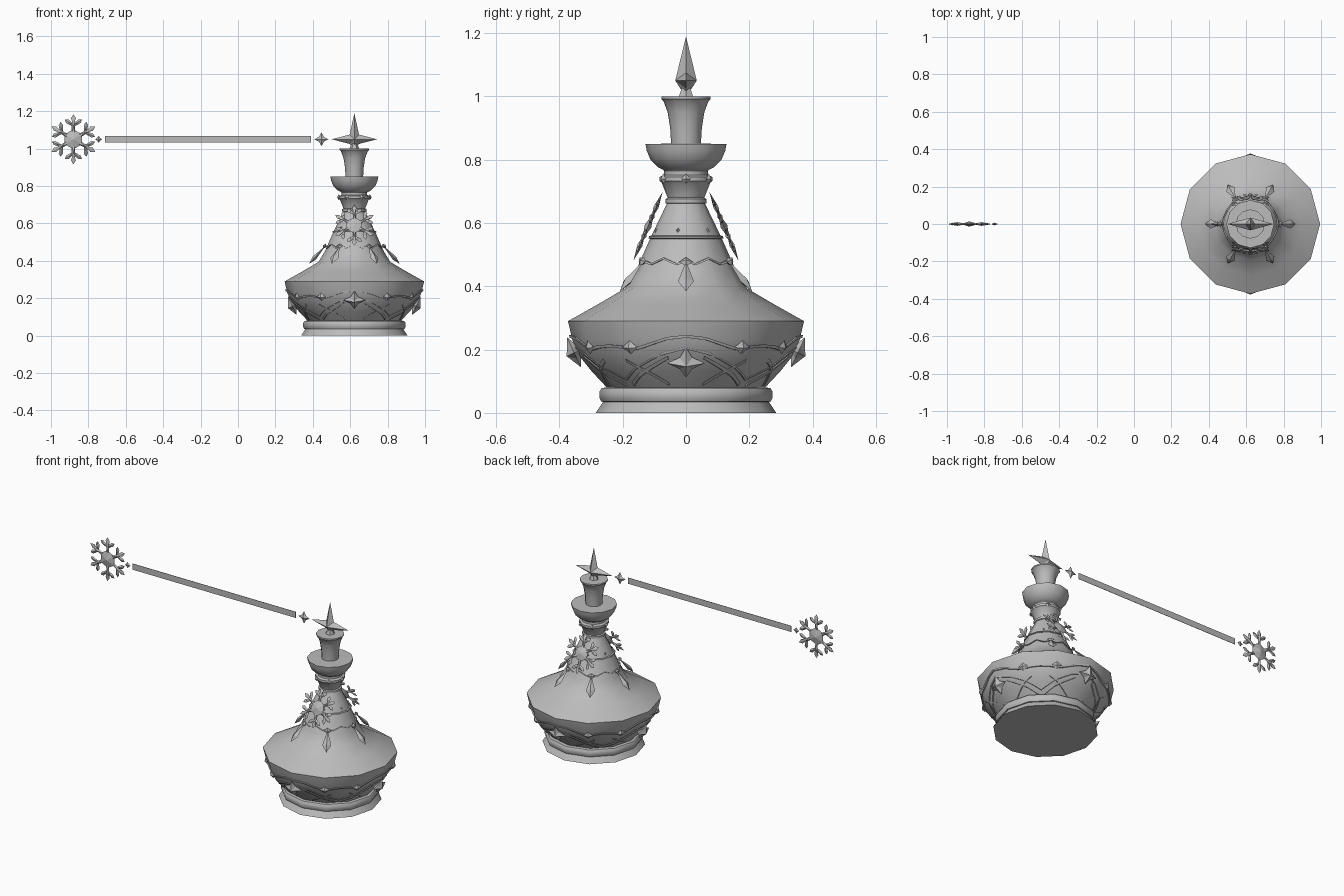
import bpy, bmesh, math
from mathutils import Matrix, Vector

if "Cube" in bpy.data.objects:
    bpy.data.objects.remove(bpy.data.objects["Cube"])

CX = 0.622                       # bottle axis
grey = bpy.data.materials.new("plain grey")
grey.diffuse_color = (0.5, 0.5, 0.5, 1)
grey.use_nodes = True
grey.node_tree.nodes["Principled BSDF"].inputs["Base Color"].default_value = grey.diffuse_color


def finish(name, bm, smooth=False):
    bmesh.ops.recalc_face_normals(bm, faces=bm.faces)
    me = bpy.data.meshes.new(name)
    bm.to_mesh(me)
    bm.free()
    me.materials.append(grey)
    ob = bpy.data.objects.new(name, me)
    bpy.context.collection.objects.link(ob)
    if smooth:
        bpy.ops.object.select_all(action='DESELECT')
        bpy.context.view_layer.objects.active = ob
        ob.select_set(True)
        bpy.ops.object.shade_smooth_by_angle(angle=math.radians(33))
    return ob


def lathe(name, profile, sides=12):
    """Closed solid of revolution around the bottle axis from (r, z) points."""
    bm = bmesh.new()
    rings = [[bm.verts.new((CX + r * math.cos(math.tau * i / sides),
                            r * math.sin(math.tau * i / sides), z))
              for i in range(sides)] for r, z in profile]
    for a, b in zip(rings, rings[1:]):
        for i in range(sides):
            j = (i + 1) % sides
            bm.faces.new((a[i], a[j], b[j], b[i]))
    bm.faces.new(rings[0])
    bm.faces.new(rings[-1])
    return finish(name, bm, True)


def frame(deg, r, z, tilt=0):
    """Local x = tangent, y = up, z = outward, leaning back by tilt degrees."""
    a, t = math.radians(deg), math.radians(tilt)
    o, up = Vector((math.cos(a), math.sin(a), 0)), Vector((0, 0, 1))
    side = Vector((-math.sin(a), math.cos(a), 0))
    m = Matrix((side, up * math.cos(t) - o * math.sin(t),
                o * math.cos(t) + up * math.sin(t))).transposed().to_4x4()
    m.translation = Vector((CX, 0, z)) + o * r
    return m


def gem(bm, m, outline, depth, centre=(0, 0)):
    """Faceted jewel: flat outline with a raised point on both sides."""
    ring = [bm.verts.new(m @ Vector((x, y, 0))) for x, y in outline]
    for d in (depth, -depth):
        tip = bm.verts.new(m @ Vector((*centre, d)))
        for i in range(len(ring)):
            bm.faces.new((ring[i - 1], ring[i], tip))


def star(rx, up, down, waist):
    return [(0, up), (waist, waist), (rx, 0), (waist, -waist),
            (0, -down), (-waist, -waist), (-rx, 0), (-waist, waist)]


def kite(w, low, high, mid):
    return [(0, high), (w, mid), (0, low), (-w, mid)]


def snowflake(bm, m, r, depth):
    for k in range(6):
        arm = m @ Matrix.Rotation(k * math.pi / 3, 4, 'Z')
        gem(bm, arm, [(-.075 * r, .2 * r), (.075 * r, .2 * r), (.06 * r, .75 * r),
                      (.1 * r, .84 * r), (0, r), (-.1 * r, .84 * r), (-.06 * r, .75 * r)],
            depth, (0, .55 * r))
        for s in (-1, 1):
            twig = (arm @ Matrix.Translation((0, .55 * r, 0))
                    @ Matrix.Rotation(s * math.radians(55), 4, 'Z'))
            gem(bm, twig, [(-.05 * r, 0), (.05 * r, 0), (.085 * r, .3 * r), (0, .42 * r),
                           (-.085 * r, .3 * r)], depth * .7, (0, .2 * r))
    hexagon = [(.4 * r * math.sin(k * math.pi / 3), .4 * r * math.cos(k * math.pi / 3))
               for k in range(6)]
    gem(bm, m, hexagon, depth * 1.4)


# Bottle parts
lathe("base", [(.285, 0), (.262, .035)])
lathe("base_ring", [(.25, .033), (.268, .036), (.274, .048), (.274, .066), (.267, .078), (.25, .081)])
BODY = [(.25, .08), (.297, .13), (.337, .18), (.359, .23), (.373, .29), (.277, .344), (.192, .394),
        (.158, .45), (.113, .552), (.09, .6), (.06, .662)]
lathe("body", BODY)
lathe("shoulder_line", [(.113, .55), (.118, .552), (.117, .558), (.111, .56)])
lathe("neck_band", [(.058, .66), (.065, .663), (.065, .676), (.058, .68)])
lathe("neck_collar", [(.056, .675), (.062, .69), (.077, .728), (.083, .733), (.083, .746),
                      (.069, .752), (.069, .765), (.073, .77), (.066, .775)])
lathe("bowl", [(.066, .765), (.088, .776), (.112, .80), (.124, .828), (.128, .85), (.05, .851)])
lathe("stopper", [(.047, .848), (.05, .9), (.058, .95), (.071, .985), (.078, .992), (.078, 1.0)])
lathe("finial_foot", [(.027, .998), (.018, 1.02), (.012, 1.05)], 6)


def surface(deg, z):
    """Radius of the twelve-sided body at an angle and height."""
    for (r0, z0), (r1, z1) in zip(BODY, BODY[1:]):
        if z0 <= z <= z1:
            r = r0 + (r1 - r0) * (z - z0) / (z1 - z0)
            return r * math.cos(math.pi / 12) / math.cos(math.radians(deg % 30 - 15))
    return BODY[0][0]


def strip(bm, points, width, lift, steps=6):
    """Raised strip following (angle, height) points over the body."""
    path = [(a0 + (a1 - a0) * k / steps, z0 + (z1 - z0) * k / steps)
            for (a0, z0), (a1, z1) in zip(points, points[1:]) for k in range(steps)]
    path.append(points[-1])
    prev = None
    for a, z in path:
        c, s = math.cos(math.radians(a)), math.sin(math.radians(a))
        sect = []
        for dz, d in ((-1, -.004), (-1, lift), (1, lift), (1, -.004)):
            h = z + dz * width / 2
            r = surface(a, h) + d
            sect.append(bm.verts.new((CX + r * c, r * s, h)))
        if prev:
            for i in range(4):
                bm.faces.new((prev[i - 1], prev[i], sect[i], sect[i - 1]))
        else:
            bm.faces.new(sect)
        prev = sect
    bm.faces.new(prev)


# Wavy border and crossed bands on the lower body
border, bands, knots, stars = (bmesh.new() for _ in range(4))
for q in range(4):
    a = q * 90
    for s in (-1, 1):
        strip(border, [(a, .242), (a + s * 10, .235), (a + s * 24, .208), (a + s * 30, .2),
                       (a + s * 36, .208), (a + s * 45, .212)], .009, .007, 3)
        strip(bands, [(a + s * 10, .175), (a + s * 41, .09)], .011, .006)
        strip(bands, [(a + s * 14, .185), (a + s * 45, .105)], .006, .005)
        strip(bands, [(a + s * 12, .09), (a + s * 36, .165)], .010, .005)
        strip(bands, [(a, .205), (a + s * 14, .185)], .008, .005, 3)
        gem(knots, frame(a + s * 30, surface(a + s * 30, .207) + .004, .207, -15),
            kite(.028, -.022, .022, 0), .012)
    # four-pointed star brooches
    z = .19 if q % 2 else .157
    gem(stars, frame(a, surface(a, z) + .012, z, -25), star(.06, .055, .05, .02), .026)
finish("wavy_border", border)
finish("crossed_bands", bands)
finish("border_knots", knots)
finish("star_brooches", stars)

# Drop pendants with swags between them
drops, swags = bmesh.new(), bmesh.new()
for k in range(6):
    a = k * 60
    gem(drops, frame(a, .196, .435, 42), kite(.025, -.068, .06, -.026), .012, (0, -.026))
    gem(drops, frame(a, .16, .478, 30), kite(.022, -.016, .016, 0), .01)
    strip(swags, [(a, .478), (a + 12, .47), (a + 30, .488), (a + 48, .47), (a + 60, .478)], .006, .006, 3)
finish("drop_pendants", drops)
finish("swags", swags)

# Small studs on the collar and shoulder
studs = bmesh.new()
for k in range(6):
    gem(studs, frame(k * 60, .083, .74), kite(.016, -.016, .016, 0), .01)
    gem(studs, frame(k * 60 + 45, surface(k * 60 + 45, .577), .577, 25),
        kite(.006, -.008, .008, 0), .006)
finish("studs", studs)

# Leaning snowflakes on the front and back of the shoulder
flakes = bmesh.new()
for a in (-90, 90):
    snowflake(flakes, frame(a, .12, .59, 23), .118, .008)
finish("shoulder_snowflakes", flakes)


def hanging(x):
    return Matrix.Translation((x - CX, 0, 0)) @ frame(-90, 0, 1.05)


# Finial, small spacer stars, ribbon and end snowflake
bm = bmesh.new()
gem(bm, hanging(CX), star(.122, .14, .052, .025), .034)
finish("finial_star", bm)
bm = bmesh.new()
gem(bm, hanging(.446), star(.038, .038, .038, .013), .013)
gem(bm, hanging(-.745), star(.019, .019, .019, .008), .007)
finish("spacer_stars", bm)
bm = bmesh.new()
bmesh.ops.create_cube(bm, size=1, matrix=Matrix.Translation((-.16, 0, 1.05)) @ Matrix.Diagonal((1.1, .002, .037, 1)))
finish("ribbon", bm)
bm = bmesh.new()
snowflake(bm, hanging(-.88), .134, .01)
finish("end_snowflake", bm)
